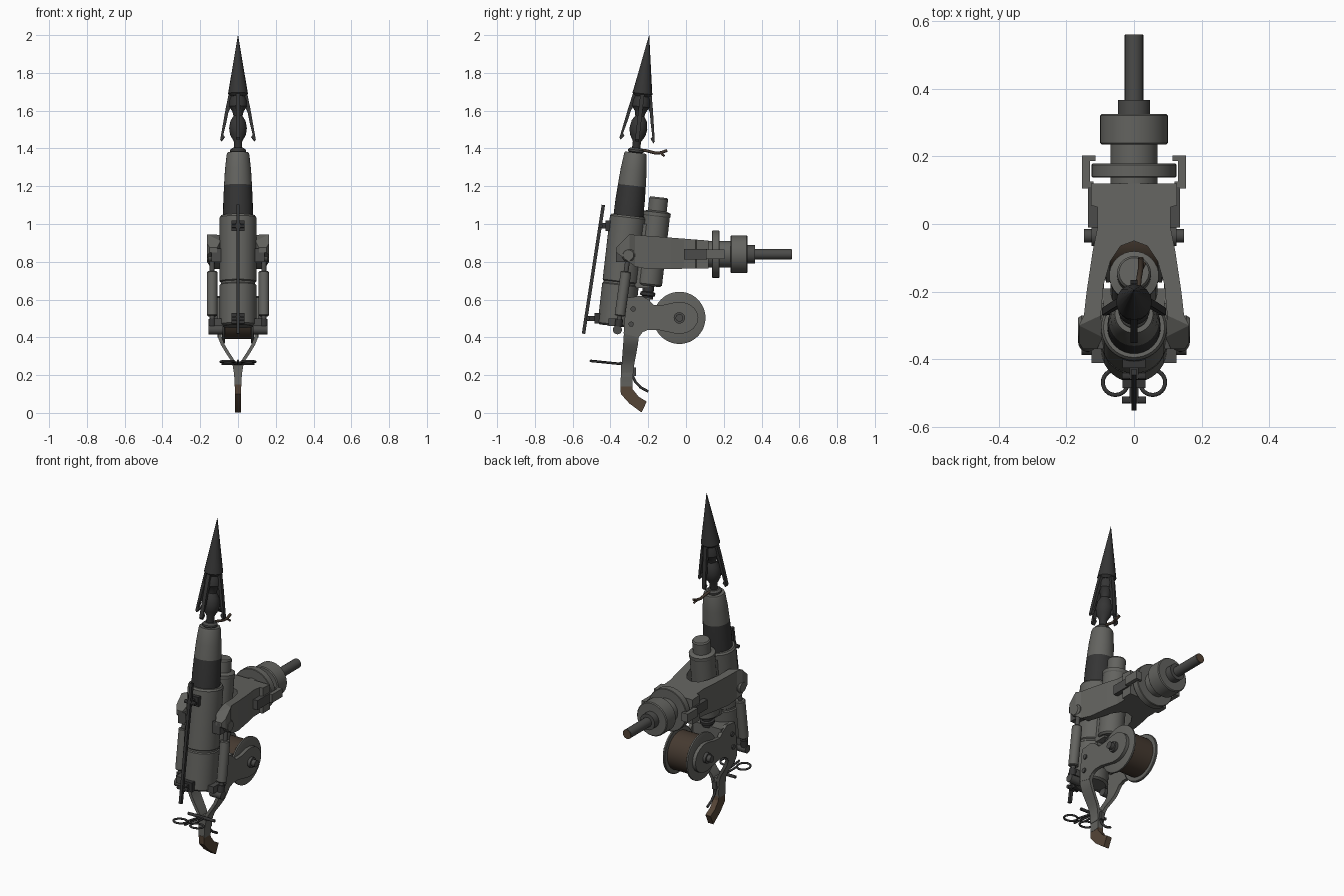
import bpy, bmesh, math
from mathutils import Matrix, Vector

if "Cube" in bpy.data.objects:
    bpy.data.objects.remove(bpy.data.objects["Cube"])

def mat(name, c):
    m = bpy.data.materials.new(name)
    m.diffuse_color = (*c, 1)
    m.use_nodes = True
    m.node_tree.nodes["Principled BSDF"].inputs["Base Color"].default_value = m.diffuse_color
    return m
GREY = mat("gunmetal_grey", (0.125, 0.125, 0.115))
DARK = mat("dark_steel", (0.035, 0.035, 0.035))
MID = mat("mid_steel", (0.07, 0.07, 0.067))
BROWN = mat("brown_leather", (0.09, 0.058, 0.037))
ROPE = mat("rope_brown", (0.06, 0.042, 0.03))

def finish(name, bm, m, M=None, smooth=True):
    bmesh.ops.remove_doubles(bm, verts=bm.verts, dist=1e-6)
    bmesh.ops.recalc_face_normals(bm, faces=bm.faces)
    me = bpy.data.meshes.new(name)
    bm.to_mesh(me); bm.free()
    ob = bpy.data.objects.new(name, me)
    bpy.context.collection.objects.link(ob)
    me.materials.append(m)
    if M is not None:
        ob.matrix_world = M
    if smooth:
        bpy.context.view_layer.objects.active = ob
        ob.select_set(True)
        bpy.ops.object.shade_smooth_by_angle(angle=math.radians(30))
        ob.select_set(False)
    return ob

def lathe(name, prof, m, M=None, seg=32):
    """Revolve (radius, height) points about local z."""
    bm = bmesh.new()
    rings = []
    for r, h in prof:
        rings.append([bm.verts.new((r * math.cos(2 * math.pi * i / seg), r * math.sin(2 * math.pi * i / seg), h)) for i in range(seg)])
    for a, b in zip(rings, rings[1:]):
        for i in range(seg):
            j = (i + 1) % seg
            bm.faces.new((a[i], a[j], b[j], b[i]))
    bm.faces.new(rings[0]); bm.faces.new(rings[-1])
    return finish(name, bm, m, M)

def prism(name, pts, x0, x1, m, M=None):
    """Extrude a (y, z) outline from x0 to x1."""
    bm = bmesh.new()
    a = [bm.verts.new((x0, *p)) for p in pts]
    b = [bm.verts.new((x1, *p)) for p in pts]
    bm.faces.new(a); bm.faces.new(b)
    for i in range(len(pts)):
        j = (i + 1) % len(pts)
        bm.faces.new((a[i], a[j], b[j], b[i]))
    return finish(name, bm, m, M)

def box(name, x0, x1, y0, y1, z0, z1, m, M=None):
    return prism(name, [(y0, z0), (y1, z0), (y1, z1), (y0, z1)], x0, x1, m, M)

def tube(name, pts, r, m, cyclic=False):
    cu = bpy.data.curves.new(name, 'CURVE')
    cu.dimensions = '3D'; cu.bevel_depth = r; cu.bevel_resolution = 2; cu.use_fill_caps = True
    sp = cu.splines.new('POLY'); sp.points.add(len(pts) - 1)
    for p, q in zip(sp.points, pts):
        p.co = (*q, 1)
    sp.use_cyclic_u = cyclic
    cu.materials.append(m)
    ob = bpy.data.objects.new(name, cu)
    bpy.context.collection.objects.link(ob)
    return ob

def lerp(y, tab):
    for (a, u), (b, v) in zip(tab, tab[1:]):
        if y <= b:
            return u + (v - u) * max(0, (y - a) / (b - a))
    return tab[-1][1]

TILT = 0.115
R = Matrix.Rotation(-math.atan(TILT), 4, 'X')
def at(y, z): return Matrix.Translation((0, y, z)) @ R
AX = at(-0.31, 1.0)                      # barrel frame, height = z - 1
YD = Matrix.Translation((0, 0, 0.84)) @ Matrix.Rotation(-math.pi / 2, 4, 'X')
def xaxis(x, y, z): return Matrix.Translation((x, y, z)) @ Matrix.Rotation(math.pi / 2, 4, 'Y')

# barrel
lathe("barrel_breech", [(.085, -.545), (.097, -.535), (.097, -.325), (.091, -.32), (.091, -.31), (.097, -.305), (.097, .035), (.09, .045)], GREY, AX, 40)
lathe("barrel_sleeve", [(.079, .03), (.078, .12), (.074, .205)], DARK, AX)
lathe("barrel_muzzle", [(.074, .205), (.069, .29), (.06, .37), (.056, .38), (.045, .38)], GREY, AX)
lathe("muzzle_ring", [(.03, .375), (.042, .385), (.042, .395), (.03, .405)], MID, AX)
# harpoon
lathe("harpoon_shaft", [(.022, .36), (.022, .44), (.042, .475), (.047, .51), (.04, .55), (.024, .575), (.03, .6), (.048, .625), (.045, .66), (.03, .7)], DARK, AX, 24)
lathe("harpoon_head", [(.04, .68), (.053, .695), (.05, .71), (.0005, 1.006)], DARK, AX, 16)
for i in range(4):
    prism("harpoon_barb", [(.03, .69), (.05, .69), (.066, .61), (.08, .53), (.094, .45), (.087, .44), (.07, .462), (.078, .475), (.062, .54), (.05, .6), (.03, .64)],
          -.011, .011, DARK, AX @ Matrix.Rotation(i * math.pi / 2, 4, 'Z'))
# tied line at muzzle
tube("muzzle_rope", [(0, -.27, 1.395), (.01, -.21, 1.388), (.015, -.16, 1.375), (.02, -.13, 1.378), (.02, -.1, 1.39)], .008, ROPE)
tube("rope_fray", [(.02, -.135, 1.376), (.03, -.115, 1.36)], .006, ROPE)
# sight rail
rail = Matrix.Translation((0, -.49, .76)) @ Matrix.Rotation(-math.atan(.154), 4, 'X')
box("sight_rail", -.008, .008, -.009, .009, -.345, .345, DARK, rail)
for z, y0, y1 in ((.99, -.46, -.38), (.5, -.53, -.44)):
    box("rail_clamp", -.034, .034, y1 - .045, y1, z - .028, z + .028, DARK)
    box("rail_post", -.014, .014, y0, y1, z - .014, z + .014, DARK)
    lathe("rail_pin", [(.011, -.035), (.011, .035)], DARK, xaxis(0, y0 + .01, z), 12)
# recoil cylinder
RC = at(-.16, 1.0)
lathe("recoil_cylinder", [(.06, -.33), (.07, -.32), (.07, .04), (.073, .045), (.073, .062), (.05, .07), (.05, .135), (.044, .143)], GREY, RC)
lathe("recoil_cap", [(.03, -.4), (.03, -.385), (.04, -.38), (.04, -.365), (.03, -.36), (.03, -.32)], DARK, RC, 20)
box("cylinder_bridge", -.05, .05, -.32, -.19, .66, 1.0, GREY)
box("reel_bridge", -.1, .1, -.3, -.19, .52, .61, GREY)

# yoke: plan outline with height varying along its length
half = [(.0, -.05), (.04, -.065), (.07, -.11), (.09, -.18), (.098, -.27), (.092, -.335), (.11, -.37), (.15, -.37), (.163, -.35), (.163, -.3), (.148, -.27),
        (.14, -.2), (.122, -.08), (.108, -.01), (.108, .05), (.127, .055), (.127, .12), (.0, .12)]
top = [(-.37, .875), (-.3, .945), (.12, .912)]
bot = [(-.37, .85), (-.25, .76), (.12, .765)]
for s in (1, -1):
    bm = bmesh.new()
    f = bm.faces.new([bm.verts.new((s * x, y, 0)) for x, y in half])
    g = bmesh.ops.extrude_face_region(bm, geom=[f])
    up = {v for v in g['geom'] if isinstance(v, bmesh.types.BMVert)}
    for v in bm.verts:
        v.co.z = lerp(v.co.y, top if v in up else bot)
    bmesh.ops.triangulate(bm, faces=[q for q in bm.faces if len(q.verts) > 4])
    finish("yoke_arm", bm, GREY, None, False)

# rear mount stack
lathe("mount_neck", [(.07, .1), (.07, .24)], GREY, YD)
lathe("mount_flange", [(.122, .137), (.125, .14), (.125, .175), (.122, .178)], GREY, YD, 40)
lathe("mount_drum", [(.095, .235), (.1, .24), (.1, .32), (.095, .325)], GREY, YD, 40)
lathe("mount_nut", [(.048, .32), (.048, .366)], MID, YD, 24)
lathe("mount_rod", [(.028, .36), (.028, .558)], MID, YD, 16)
lathe("rod_end", [(.026, .558), (.026, .56)], BROWN, YD, 16)

# reel
lathe("reel_line", [(.112, -.075), (.112, .075)], ROPE, xaxis(0, -.035, .503), 40)
lathe("reel_axle", [(.02, -.148), (.02, .148)], MID, xaxis(0, -.035, .503), 20)

for s in (1, -1):
    F = xaxis(0, -.035, .503)
    lathe("reel_flange", [(.134, s * .07), (.138, s * .073), (.138, s * .082), (.125, s * .086), (.02, s * .086)], GREY, F, 48)
    lathe("reel_hub", [(.03, s * .1), (.03, s * .125)], MID, F, 20)
    # clamp hooks on rear flange
    box("clamp_hook_side", s * .13, s * .153, .11, .203, .815, .865, GREY)
    box("clamp_hook_rear", s * .113, s * .153, .186, .203, .815, .865, GREY)
    box("clamp_pad", s * .1, s * .136, -.01, .11, .812, .868, MID)
    for y in (.025, .07):
        lathe("clamp_bolt", [(.016, s * .1), (.016, s * .135)], DARK, xaxis(0, y, .84), 12)
    box("clamp_hook_base", s * .12, s * .153, .105, .125, .815, .865, GREY)
    # elevating struts
    lathe("strut_pivot", [(.035, s * .095), (.035, s * .155), (.028, s * .165)], GREY, xaxis(0, -.305, .835), 24)
    box("strut_bracket", s * .09, s * .14, -.37, -.3, .8, .87, MID)
    S = Matrix.Translation((s * .137, -.334, .63)) @ Matrix.Rotation(-math.atan(.14), 4, 'X')
    lathe("strut_cylinder", [(.024, -.118), (.028, -.113), (.028, .115), (.024, .12)], GREY, S, 24)
    lathe("strut_rod", [(.013, -.2), (.013, .2)], MID, S, 14)
    lathe("strut_collar", [(.02, -.175), (.02, -.135)], DARK, S, 16)
    lathe("strut_foot", [(.024, s * .08), (.024, s * .155)], MID, xaxis(0, -.363, .44), 18)
    box("strut_lug", s * .06, s * .125, -.41, -.345, .46, .5, MID)
    # reel arms
    hub = [(-.035 + .1 * math.cos(t), .503 + .085 * math.sin(t)) for t in [math.radians(a) for a in range(-100, 101, 20)]]
    prism("reel_arm", [(-.255, .4), (-.235, .425), (-.2, .44), (-.15, .44)] + hub + [(-.12, .572), (-.17, .57), (-.2, .6), (-.235, .62), (-.31, .61), (-.325, .5), (-.33, .42)],
          s * .088, s * .108, GREY)
    for y, z in ((-.28, .55), (-.29, .47)):
        lathe("arm_bolt", [(.014, s * .1), (.014, s * .116)], MID, xaxis(0, y, z), 10)
    # curved grip legs: rows of (z, front y, back y, outer x)
    rows = [(.44, -.328, -.22, .108), (.4, -.33, -.25, .106), (.36, -.333, -.255, .09), (.32, -.336, -.262, .066),
            (.28, -.339, -.27, .04), (.25, -.341, -.275, .028), (.2, -.345, -.28, .02), (.14, -.347, -.285, .018)]
    bm = bmesh.new(); prev = None
    for z, a, b, x in rows:
        w = max(0, x - .02)
        ring = [bm.verts.new(p) for p in ((s * x, a, z), (s * x, b, z), (s * w, b, z), (s * w, a, z))]
        if prev:
            for i in range(4):
                bm.faces.new((prev[i], prev[i - 1], ring[i - 1], ring[i]))
        else:
            bm.faces.new(ring)
        prev = ring
    bm.faces.new(prev)
    finish("grip_leg", bm, GREY)
    # finger rings
    tube("finger_ring", [(s * .055 + .037 * math.cos(k * math.pi / 12), -.468 + .037 * math.sin(k * math.pi / 12),
         .271 - .1 * .037 * math.sin(k * math.pi / 12)) for k in range(24)], .006, DARK, True)
    tube("ring_link", [(s * .025, -.448, .269), (s * .02, -.4, .264), (s * .01, -.33, .257)], .006, DARK)
tube("ring_crossbar", [(-.088, -.345, .262), (.088, -.345, .262)], .009, DARK)
tube("ring_tongue", [(0, -.505, .276), (0, -.32, .257)], .006, DARK)

# grip and trigger
box("grip_block", -.022, .022, -.343, -.28, .19, .26, GREY)
prism("grip_handle", [(-.348, .15), (-.285, .155), (-.282, .125), (-.25, .085), (-.208, .06), (-.235, .002), (-.3, .05), (-.345, .1)], -.017, .017, BROWN)
tube("trigger", [(0, -.285, .2), (0, -.268, .165), (0, -.24, .135), (0, -.2, .113)], .007, DARK)
box("trigger_guard", -.012, .012, -.29, -.265, .195, .24, MID)
